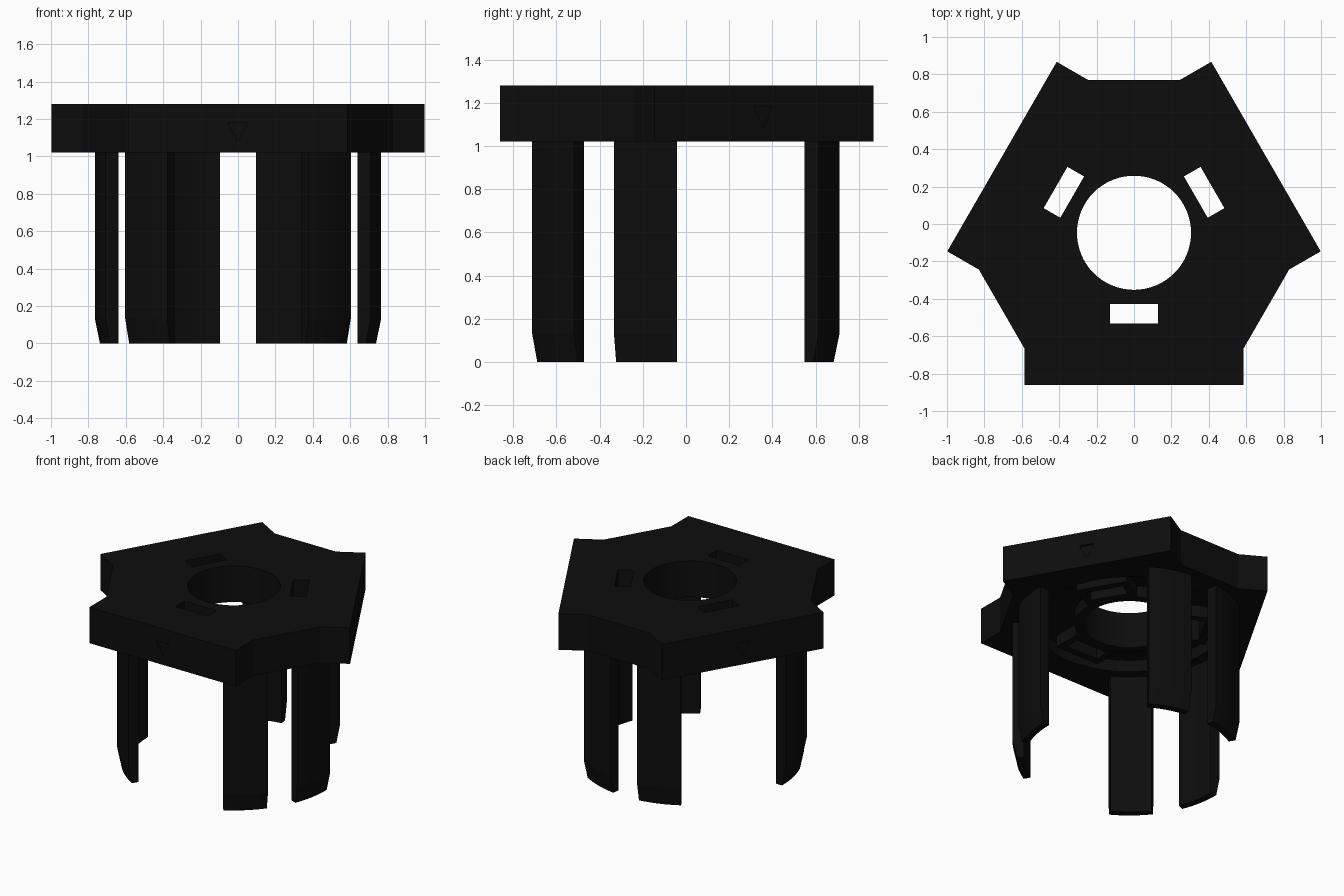
import bpy, bmesh, math
from mathutils import Matrix, Vector

if "Cube" in bpy.data.objects:
    bpy.data.objects.remove(bpy.data.objects["Cube"])

CY = -0.047            # centre of the three-fold symmetry
Z0, Z1 = 1.02, 1.28    # plate underside and top
THIRD = math.radians(120)

black = bpy.data.materials.new("matte black")
black.diffuse_color = (0.004, 0.004, 0.004, 1)
black.use_nodes = True
black.node_tree.nodes["Principled BSDF"].inputs["Base Color"].default_value = black.diffuse_color


def rot(p, a):
    c, s = math.cos(a), math.sin(a)
    return (p[0] * c - p[1] * s, p[0] * s + p[1] * c)


def arc(r, a0, a1, n):
    return [(r * math.cos(math.radians(a0 + (a1 - a0) * i / n)),
             r * math.sin(math.radians(a0 + (a1 - a0) * i / n))) for i in range(n + 1)]


def loft(name, layers):
    """Closed solid through matching outlines given as (z, points)."""
    bm = bmesh.new()
    rings = [[bm.verts.new((x, y + CY, z)) for x, y in pts] for z, pts in layers]
    for a, b in zip(rings, rings[1:]):
        for i in range(len(a)):
            j = (i + 1) % len(a)
            bm.faces.new((a[i], a[j], b[j], b[i]))
    bm.faces.new(rings[0][::-1])
    bm.faces.new(rings[-1])
    bmesh.ops.recalc_face_normals(bm, faces=bm.faces)
    me = bpy.data.meshes.new(name)
    bm.to_mesh(me)
    bm.free()
    me.materials.append(black)
    ob = bpy.data.objects.new(name, me)
    bpy.context.collection.objects.link(ob)
    return ob


def boolean(ob, cutter, op='DIFFERENCE'):
    bpy.context.view_layer.objects.active = ob
    m = ob.modifiers.new("cut", 'BOOLEAN')
    m.operation, m.object, m.solver = op, cutter, 'EXACT'
    bpy.ops.object.modifier_apply(modifier=m.name)
    bpy.data.objects.remove(cutter)


def box(cx, cy, w, d):
    return [(cx - w / 2, cy - d / 2), (cx + w / 2, cy - d / 2),
            (cx + w / 2, cy + d / 2), (cx - w / 2, cy + d / 2)]


def circle(r, n=64):
    return arc(r, 0, 360, n)[:-1]


# three-sided plate with notched corners
side = [(-0.585, -0.62), (-0.585, -0.815), (0.585, -0.815), (0.585, -0.62)]
plate = loft("plate", [(z, [rot(p, k * THIRD) for k in range(3) for p in side])
                       for z in (Z0, Z1)])

# shallow ring recess below, leaving a collar and slot frames
recess = loft("recess_cutter", [(z, circle(0.62)) for z in (Z0 - 0.1, Z0 + 0.085)])
boolean(recess, loft("collar_core", [(z, circle(0.36)) for z in (Z0 - 0.2, Z1)]))
for k in range(3):
    frame = [rot(p, k * THIRD) for p in box(0, -0.435, 0.35, 0.2)]
    boolean(recess, loft("frame_core", [(z, frame) for z in (Z0 - 0.2, Z1)]))
boolean(plate, recess)

# central hole and three slots
boolean(plate, loft("hole_cutter", [(z, circle(0.305)) for z in (0.8, 1.5)]))
for k in range(3):
    slot = [rot(p, k * THIRD) for p in box(0, -0.433, 0.255, 0.103)]
    boolean(plate, loft("slot_cutter", [(z, slot) for z in (0.8, 1.5)]))

# engraved triangle marker on each long edge
for k in range(3):
    wide = [rot(p, k * THIRD) for p in box(0, -0.83, 0.105, 0.06)]
    tip = [rot(p, k * THIRD) for p in box(0, -0.83, 0.004, 0.06)]
    boolean(plate, loft("marker_cutter", [(1.085, tip), (1.18, wide)]))

# six curved legs with tapered feet
def leg_outline(outer, a0):
    return arc(outer, a0, a0 + 22.4, 10) + arc(0.69, a0 + 22.4, a0, 10)


parts = [plate]
for k in range(3):
    for tag, a0 in (("left", -142), ("right", -60.4)):
        a = a0 + 120 * k
        parts.append(loft(f"leg_{tag}_{k + 1}", [
            (0, leg_outline(0.738, a)), (0.13, leg_outline(0.765, a)),
            (Z0 + 0.02, leg_outline(0.765, a))]))

# smooth curved walls, crisp edges
bpy.ops.object.select_all(action='DESELECT')
for ob in parts:
    ob.select_set(True)
bpy.context.view_layer.objects.active = plate
bpy.ops.object.shade_smooth_by_angle(angle=math.radians(10))
